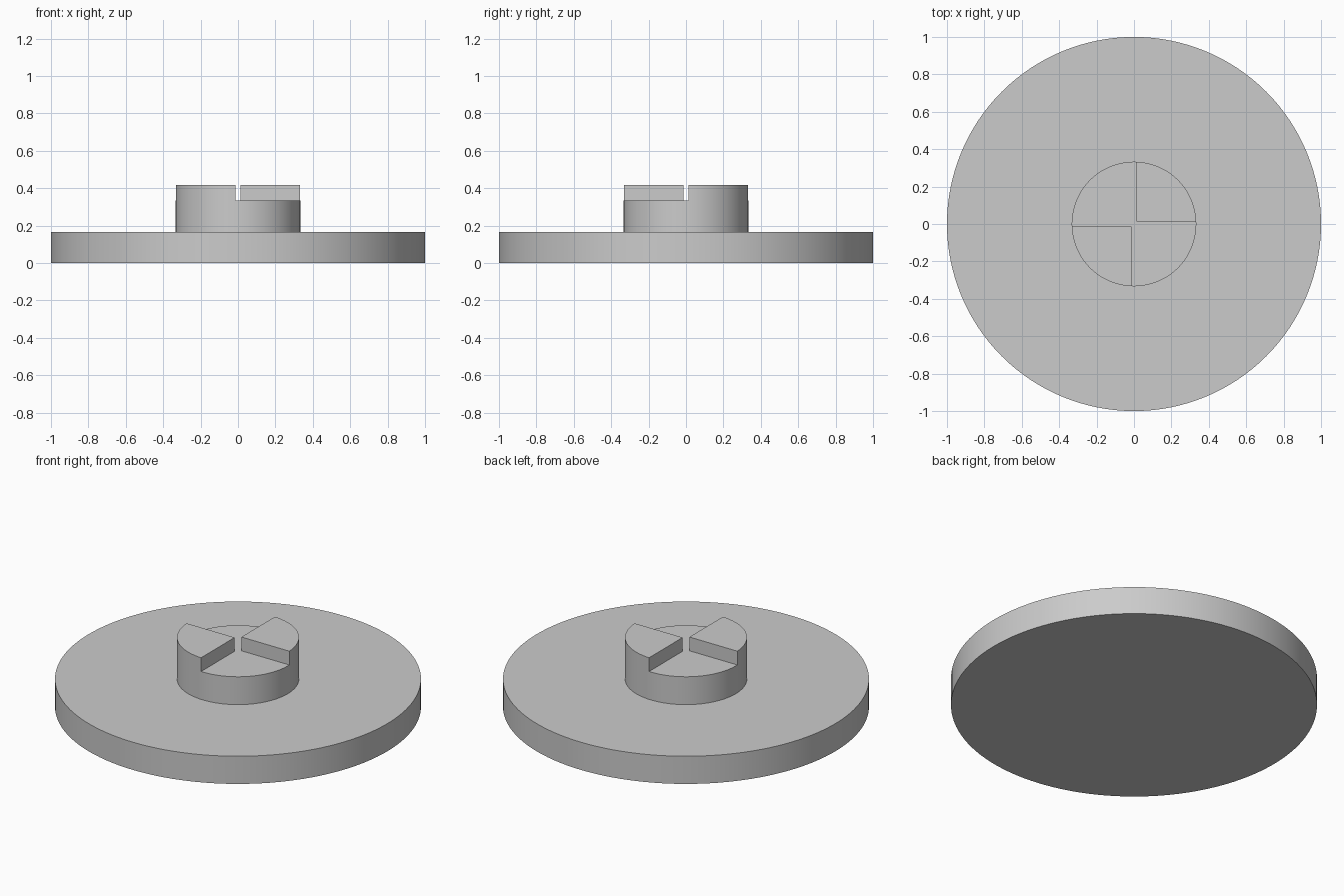
import bpy
import bmesh
import math

cube = bpy.data.objects.get("Cube")
if cube:
    bpy.data.objects.remove(cube, do_unlink=True)

BASE_TOP, STEP_Z, TOP_Z = 0.167, 0.335, 0.418
HUB_RADIUS = 0.333
GAP = 0.0133  # half width of the slot between the raised teeth

grey = bpy.data.materials.new("plain grey")
grey.use_nodes = True
colour = (0.6, 0.6, 0.6, 1)
grey.diffuse_color = colour
grey.node_tree.nodes["Principled BSDF"].inputs["Base Color"].default_value = colour


def prism(name, outline, z0, z1):
    """Extrude a flat outline from z0 up to z1."""
    bm = bmesh.new()
    face = bm.faces.new([bm.verts.new((x, y, z0)) for x, y in outline])
    result = bmesh.ops.extrude_face_region(bm, geom=[face], use_keep_orig=True)
    top = [v for v in result["geom"] if isinstance(v, bmesh.types.BMVert)]
    bmesh.ops.translate(bm, verts=top, vec=(0, 0, z1 - z0))
    bmesh.ops.recalc_face_normals(bm, faces=bm.faces[:])
    mesh = bpy.data.meshes.new(name)
    bm.to_mesh(mesh)
    bm.free()
    mesh.materials.append(grey)
    obj = bpy.data.objects.new(name, mesh)
    bpy.context.collection.objects.link(obj)
    return obj


def circle(radius, sides=128):
    return [(radius * math.cos(math.tau * i / sides),
             radius * math.sin(math.tau * i / sides)) for i in range(sides)]


# Wide round base and the central hub
base = prism("base_disc", circle(1), 0, BASE_TOP)
hub = prism("toothed_hub", circle(HUB_RADIUS), BASE_TOP, TOP_Z)

# Cutter that lowers two opposite quarters and the slot joining them
half = [(-GAP, -GAP), (-GAP, -1), (1, -1), (1, GAP)]
cutter = prism("quarter_cutter", half + [(-x, -y) for x, y in half], STEP_Z, 1)
cutter.hide_render = True

# Cut the hub, leaving two raised quarter teeth
cut = hub.modifiers.new("lower_quarters", "BOOLEAN")
cut.operation = "DIFFERENCE"
cut.solver = "EXACT"
cut.object = cutter
bpy.ops.object.select_all(action="DESELECT")
hub.select_set(True)
bpy.context.view_layer.objects.active = hub
bpy.ops.object.modifier_apply(modifier=cut.name)
bpy.data.objects.remove(cutter, do_unlink=True)

# Smooth round walls with sharp rims
base.select_set(True)
bpy.ops.object.shade_smooth_by_angle(angle=math.radians(30))
